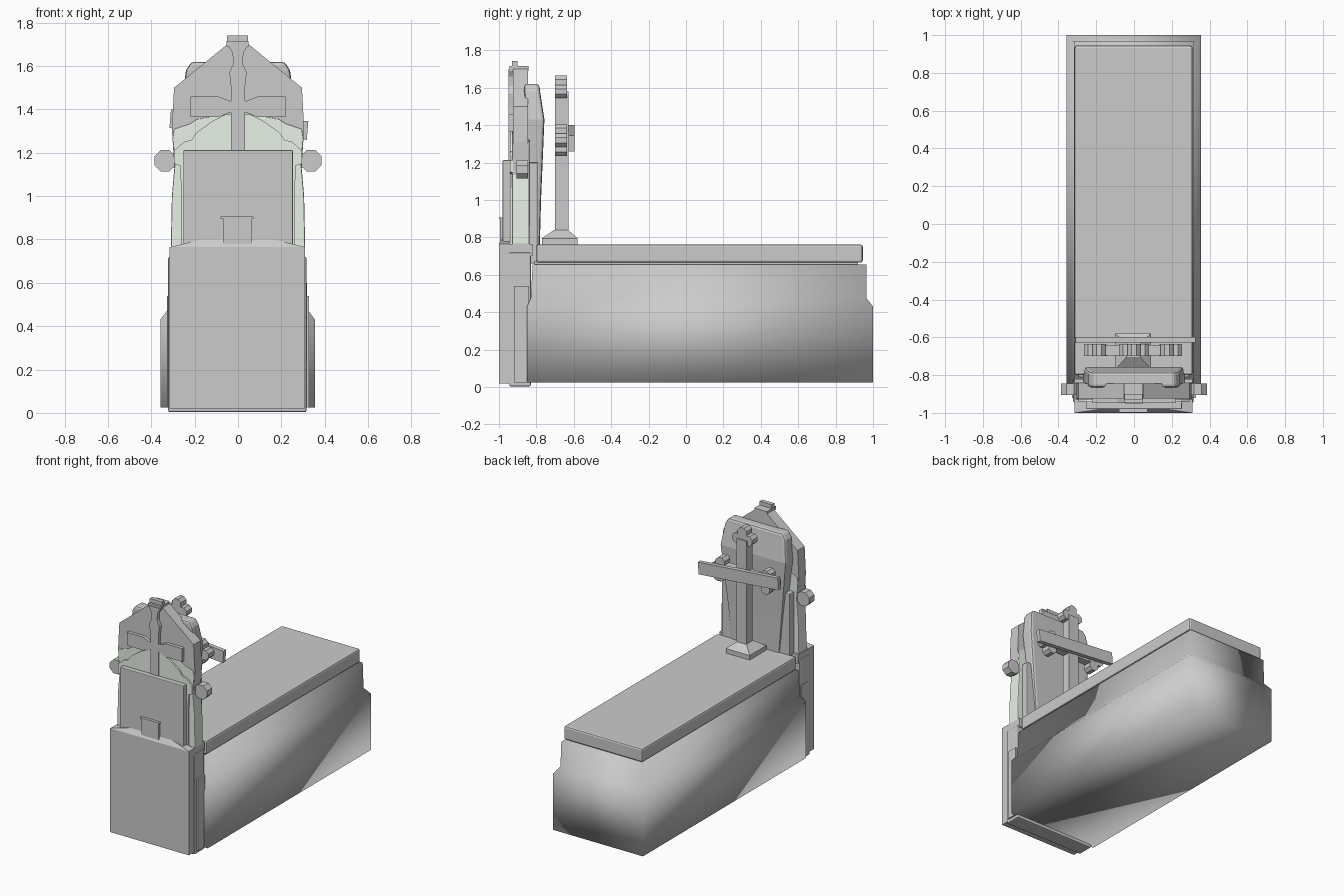
import bpy, bmesh, math
from mathutils import Matrix

if "Cube" in bpy.data.objects:
    bpy.data.objects.remove(bpy.data.objects["Cube"])


def finish(name, bm, bevel=0, mat=None, smooth=False, segments=2):
    bmesh.ops.recalc_face_normals(bm, faces=bm.faces[:])
    me = bpy.data.meshes.new(name)
    bm.to_mesh(me)
    bm.free()
    ob = bpy.data.objects.new(name, me)
    bpy.context.collection.objects.link(ob)
    if smooth:
        me.shade_smooth()
    if bevel:
        m = ob.modifiers.new("bevel", 'BEVEL')
        m.width, m.segments, m.limit_method = bevel, segments, 'ANGLE'
    if mat:
        me.materials.append(mat)
    return ob


def loft(name, rings, **kw):
    """Stack of rectangles (x0, x1, y0, y1, z), joined and capped."""
    bm = bmesh.new()
    loops = [[bm.verts.new((x, y, z)) for x, y in ((a, c), (b, c), (b, d), (a, d))]
             for a, b, c, d, z in rings]
    for lo, hi in zip(loops, loops[1:]):
        for i in range(4):
            bm.faces.new((lo[i], lo[(i + 1) % 4], hi[(i + 1) % 4], hi[i]))
    bm.faces.new(loops[0])
    bm.faces.new(loops[-1])
    return finish(name, bm, **kw)


def box(name, x0, x1, y0, y1, z0, z1, **kw):
    return loft(name, [(x0, x1, y0, y1, z0), (x0, x1, y0, y1, z1)], **kw)


def prism(name, pts, y0, y1, mirror=True, **kw):
    """Front outline (x, z) extruded along y; a right half is mirrored."""
    if mirror:
        pts = pts + [(-x, z) for x, z in reversed(pts) if x > 1e-6]
    bm = bmesh.new()
    a = [bm.verts.new((x, y0, z)) for x, z in pts]
    b = [bm.verts.new((x, y1, z)) for x, z in pts]
    bm.faces.new(a)
    bm.faces.new(b)
    for i in range(len(pts)):
        j = (i + 1) % len(pts)
        bm.faces.new((a[i], a[j], b[j], b[i]))
    return finish(name, bm, **kw)


def disc(name, x, z, r, y0, y1, sides=8):
    pts = [(x + r * math.cos(math.tau * (i + .5) / sides),
            z + r * math.sin(math.tau * (i + .5) / sides)) for i in range(sides)]
    return prism(name, pts, y0, y1, mirror=False)


pale = bpy.data.materials.new("pale_stone")
pale.diffuse_color = (0.80, 0.88, 0.79, 1)
pale.use_nodes = True
pale.node_tree.nodes["Principled BSDF"].inputs["Base Color"].default_value = pale.diffuse_color

# Tomb body with a stepped shoulder, and its lid
loft("tomb_body", [(-.358, .355, -.85, 1, .025), (-.358, .355, -.85, 1, .43),
                   (-.325, .322, -.83, .965, .475), (-.318, .315, -.82, .965, .655)],
     smooth=True)
box("lid_seat", -.295, .29, -.81, .92, .65, .675)
box("tomb_lid", -.315, .31, -.80, .945, .665, .762, bevel=.012)

# Head pedestal: front block, pier behind it, and cap
box("pedestal_front", -.315, .31, -1, -.94, .02, .765)
box("pedestal_pier", -.322, .316, -.945, -.83, .003, .72, bevel=.008)
box("pedestal_top", -.314, .309, -.96, -.82, .70, .765)
loft("pedestal_slope", [(-.315, .31, -1, -.94, .765), (-.065, .06, -.965, -.94, .825)])
box("name_block", -.07, .065, -.995, -.96, .78, .897)
box("name_block_cap", -.08, .072, -.999, -.955, .897, .906)
for s in (-1, 1):
    box("pedestal_side_panel", min(s * .30, s * .327), max(s * .30, s * .327),
        -.92, -.84, .025, .54)

# Inscription plates, front and back
box("front_plate", -.252, .253, -.98, -.94, .76, 1.213, bevel=.005)
box("back_plate", -.27, .27, -.845, -.79, .66, 1.2, bevel=.005)

# Pale headstone with an arched panel on it
prism("headstone", [(.31, .76), (.305, 1.0), (.292, 1.15), (.302, 1.27), (.295, 1.31),
                    (.22, 1.335), (.19, 1.355), (.08, 1.375)],
      -.93, -.838, mat=pale, bevel=.006)
prism("arched_panel", [(.26, .76), (.265, 1.14), (.295, 1.15), (.295, 1.21), (.25, 1.25),
                       (.215, 1.26), (.19, 1.295), (.12, 1.345), (.05, 1.38)],
      -.942, -.92, mat=pale)

# Gabled upper slab and finial
prism("gable_slab", [(.285, 1.0), (.305, 1.31), (.295, 1.5), (.05, 1.70)], -.925, -.845)
box("gable_cap", -.052, .048, -.945, -.843, 1.69, 1.715)
box("gable_finial", -.05, .046, -.93, -.90, 1.71, 1.742)

# Relief cross on the gable
prism("relief_cross_post", [(.032, 1.18), (.032, 1.5), (.04, 1.57), (.022, 1.61),
                            (.025, 1.66), (.048, 1.70)], -.95, -.92)
prism("relief_cross_arms", [(.04, 1.385), (.09, 1.365), (.22, 1.365), (.22, 1.46),
                            (.09, 1.46), (.04, 1.44)], -.948, -.92)

# Side knobs
for s in (-1, 1):
    disc("side_knob", s * .337, 1.163, .053, -.905, -.845)
    box("knob_neck", min(s * .28, s * .31), max(s * .28, s * .31), -.9, -.85, 1.13, 1.2)

# Coffin-shaped back panel whose face bulges at the shoulder
loft("back_panel", [(-.19, .19, -.845, -.782, .74), (-.215, .215, -.845, -.775, 1.0),
                    (-.262, .262, -.85, -.757, 1.43), (-.24, .24, -.865, -.78, 1.58),
                    (-.215, .215, -.865, -.785, 1.62)], bevel=.015)

# Free-standing cross: stepped base, post, arms, trefoil ends
loft("cross_base", [(-.1, .09, -.77, -.58, .76), (-.1, .09, -.77, -.58, .795),
                    (-.04, .035, -.705, -.63, .84)])
box("cross_post", -.037, .033, -.70, -.636, .83, 1.6)
box("cross_arms", -.2, .19, -.695, -.64, 1.29, 1.355)
box("cross_face_board", -.042, .038, -.64, -.628, .84, 1.58)
for cx, cz, dx, dz in ((0, 1.58, 0, 1), (-.185, 1.32, -1, 0), (.175, 1.32, 1, 0)):
    disc("trefoil_centre", cx, cz, .045, -.698, -.638)
    for a, b in ((dx, dz), (dz, dx), (-dz, -dx)):
        disc("trefoil_lobe", cx + a * .045, cz + b * .05, .037, -.70, -.636)

# Tilted plank fixed to the back of the cross
plank = box("tilted_plank", -.318, .318, -.015, .015, -.043, .043)
plank.matrix_world = Matrix.Translation((.004, -.612, 1.33)) @ Matrix.Rotation(.085, 4, 'Y')
